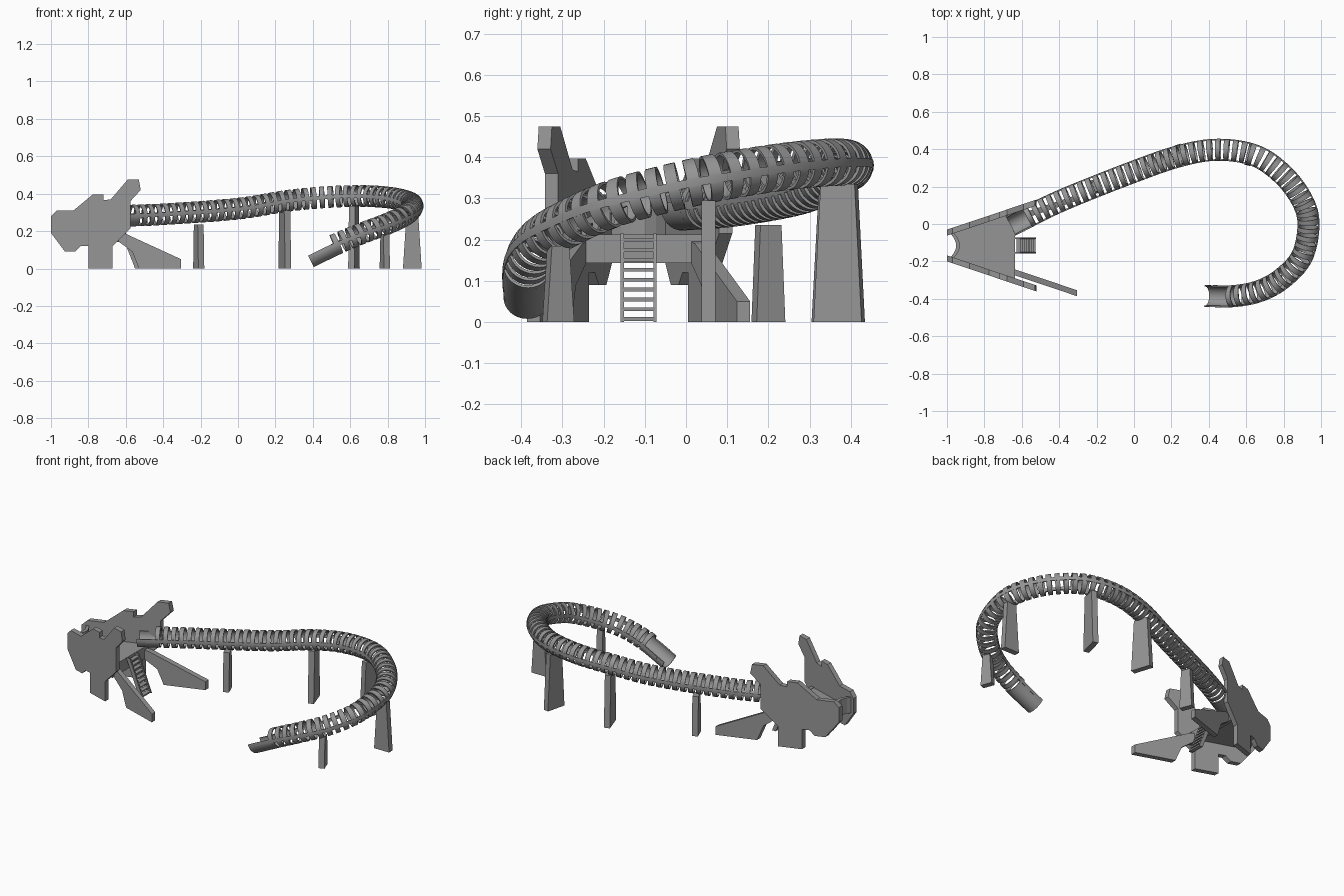
import bpy, bmesh, math
from mathutils import Vector, Matrix

cube = bpy.data.objects.get("Cube")
if cube:
    bpy.data.objects.remove(cube)

GREY = (0.3, 0.3, 0.3, 1)
mat = bpy.data.materials.new("painted grey")
mat.use_nodes = True
mat.diffuse_color = GREY
mat.node_tree.nodes["Principled BSDF"].inputs["Base Color"].default_value = GREY


def finish(name, bm, smooth=False):
    bmesh.ops.recalc_face_normals(bm, faces=bm.faces)
    mesh = bpy.data.meshes.new(name)
    bm.to_mesh(mesh)
    bm.free()
    mesh.materials.append(mat)
    ob = bpy.data.objects.new(name, mesh)
    bpy.context.collection.objects.link(ob)
    if smooth:
        bpy.ops.object.select_all(action='DESELECT')
        bpy.context.view_layer.objects.active = ob
        ob.select_set(True)
        bpy.ops.object.shade_smooth_by_angle(angle=math.radians(35))
    return ob


def loft(bm, sections):
    """Skin matching closed sections and cap both ends."""
    loops = [[bm.verts.new(p) for p in s] for s in sections]
    n = len(loops[0])
    for a, b in zip(loops, loops[1:]):
        for i in range(n):
            j = (i + 1) % n
            bm.faces.new((a[i], a[j], b[j], b[i]))
    bm.faces.new(loops[0])
    bm.faces.new(loops[-1])


def prism(bm, outline, shift):
    loft(bm, [outline, [p + shift for p in outline]])


# Slide centre line, resampled by length
KEYS = [Vector(k) for k in (
    (-.66, -.01, .28), (-.4, .12, .29), (0, .28, .32), (.25, .365, .36), (.45, .397, .38),
    (.65, .365, .388), (.8, .26, .38), (.9, .125, .36), (.933, 0, .335), (.9, -.17, .29),
    (.8, -.285, .24), (.68, -.355, .195), (.54, -.385, .137), (.38, -.385, .06))]
dense = []
ctrl = [2 * KEYS[0] - KEYS[1]] + KEYS + [2 * KEYS[-1] - KEYS[-2]]
for a, b, c, d in zip(ctrl, ctrl[1:], ctrl[2:], ctrl[3:]):
    for k in range(40):
        t = k / 40
        dense.append(0.5 * (2 * b + (c - a) * t + (2 * a - 5 * b + 4 * c - d) * t ** 2
                            + (3 * b - a - 3 * c + d) * t ** 3))
dense.append(KEYS[-1])
lengths = [0]
for a, b in zip(dense, dense[1:]):
    lengths.append(lengths[-1] + (b - a).length)
TOTAL = lengths[-1]


def at(s):
    i = max(j for j in range(len(dense) - 1) if lengths[j] <= max(s, 0))
    f = (s - lengths[i]) / (lengths[i + 1] - lengths[i])
    return dense[i].lerp(dense[i + 1], f)


def frame(s):
    t = (at(min(s + .02, TOTAL)) - at(max(s - .02, 0))).normalized()
    side = t.cross(Vector((0, 0, 1))).normalized()
    return at(s), side, side.cross(t)


def shell(bm, s0, s1, a0, a1, r0, r1, steps, arc):
    """Curved strip of the tube between two lengths and two angles."""
    angles = [math.radians(a0 + (a1 - a0) * k / arc) for k in range(arc + 1)]
    sec = [(r1, a) for a in angles] + [(r0, a) for a in reversed(angles)]
    rings = []
    for k in range(steps + 1):
        p, side, up = frame(s0 + (s1 - s0) * k / steps)
        rings.append([p + r * (side * math.cos(a) + up * math.sin(a)) for r, a in sec])
    loft(bm, rings)


# Tube ribs
bm = bmesh.new()
first, last = .1, TOTAL - .13
count = round((last - first) / .045)
for i in range(count):
    s = first + (last - first) * i / count
    shell(bm, s, s + .026, 0, 360, .051, .058, 1, 28)
finish("slide_ribs", bm, True)

# Side rails that join the ribs
bm = bmesh.new()
for mid in (0, 180):
    shell(bm, .05, TOTAL - .05, mid - 10, mid + 10, .051, .059, 100, 2)
finish("slide_rails", bm, True)

# Open troughs at the entry and exit
bm = bmesh.new()
shell(bm, 0, .1, 170, 370, .051, .058, 4, 18)
shell(bm, TOTAL - .16, TOTAL, 170, 370, .051, .058, 5, 18)
finish("slide_troughs", bm, True)

# Tapered posts: x, y, heading, bottom width, top width, height
POSTS = [(-.21, .2, 22, .075, .055, .235), (.25, .367, 18, .12, .085, .31),
         (.62, .372, -14, .12, .085, .335), (.785, -.31, 20, .07, .045, .185),
         (.932, .055, 90, .1, .062, .295)]
for i, (x, y, heading, wide, narrow, height) in enumerate(POSTS):
    bm = bmesh.new()
    place = Matrix.Translation((x, y, 0)) @ Matrix.Rotation(math.radians(heading), 4, 'Z')
    loft(bm, [[place @ Vector((sx * .017, sy * w / 2, z))
               for sx, sy in ((-1, -1), (1, -1), (1, 1), (-1, 1))]
              for w, z in ((wide, 0), (narrow, height))])
    finish("support_post_%d" % (i + 1), bm)

# Play tower: mirrored splayed side plates and legs
AXIS_Y, SLOPE = -.115, .335
SIDE = [(-1, .28), (-.97, .31), (-.88, .31), (-.775, .397), (-.72, .397), (-.72, .365),
        (-.68, .37), (-.59, .475), (-.53, .475), (-.52, .42), (-.575, .36), (-.575, .215),
        (-.67, .12), (-.67, 0), (-.8, 0), (-.8, .12), (-.84, .12), (-.87, .09),
        (-.925, .09), (-1, .19)]
LEG = [(-.66, .2), (-.61, .19), (-.305, .05), (-.305, 0), (-.53, 0), (-.565, .09), (-.66, .16)]


def splayed(name, profile, sign, offset, thick):
    bm = bmesh.new()
    outline = [Vector((x, AXIS_Y + sign * (offset + SLOPE * (x + 1)), z)) for x, z in profile]
    prism(bm, outline, Vector((0, -sign * thick, 0)))
    finish(name, bm)


for sign, word in ((1, "back"), (-1, "front")):
    splayed(word + "_side_plate", SIDE, sign, .085, .032)
    splayed(word + "_leg", LEG, sign, .038, .032)

# Deck with a curved nose edge
def nose(z):
    return [Vector((-.985 + .035 * math.cos(v * math.pi / 2), AXIS_Y + v * .07, z))
            for v in (-1, -.6, -.2, .2, .6, 1)]


bm = bmesh.new()
prism(bm, nose(.185) + [Vector((-.635, AXIS_Y + .175, .185)), Vector((-.635, AXIS_Y - .175, .185))],
      Vector((0, 0, .025)))
finish("deck", bm)

# Nose wall and rear deck beam
bm = bmesh.new()
curve = nose(.19)
prism(bm, curve + [p + Vector((.02, 0, 0)) for p in reversed(curve)], Vector((0, 0, .09)))
finish("nose_wall", bm)
bm = bmesh.new()
bmesh.ops.create_cube(bm, size=1, matrix=Matrix.Translation((-.645, AXIS_Y, .178))
                      @ Matrix.Diagonal((.02, .35, .07, 1)))
finish("deck_beam", bm)

# Leaning ladder
bm = bmesh.new()
for y in (-.04, .04):
    prism(bm, [Vector((x, AXIS_Y + y - .004, z)) for x, z in
               ((-.635, .215), (-.61, .215), (-.525, 0), (-.55, 0))], Vector((0, .008, 0)))
for i in range(9):
    f = (i + .3) / 9
    bmesh.ops.create_cube(bm, size=1, matrix=Matrix.Translation((-.537 - .085 * f, AXIS_Y, .215 * f))
                          @ Matrix.Diagonal((.025, .08, .009, 1)))
finish("ladder", bm)
